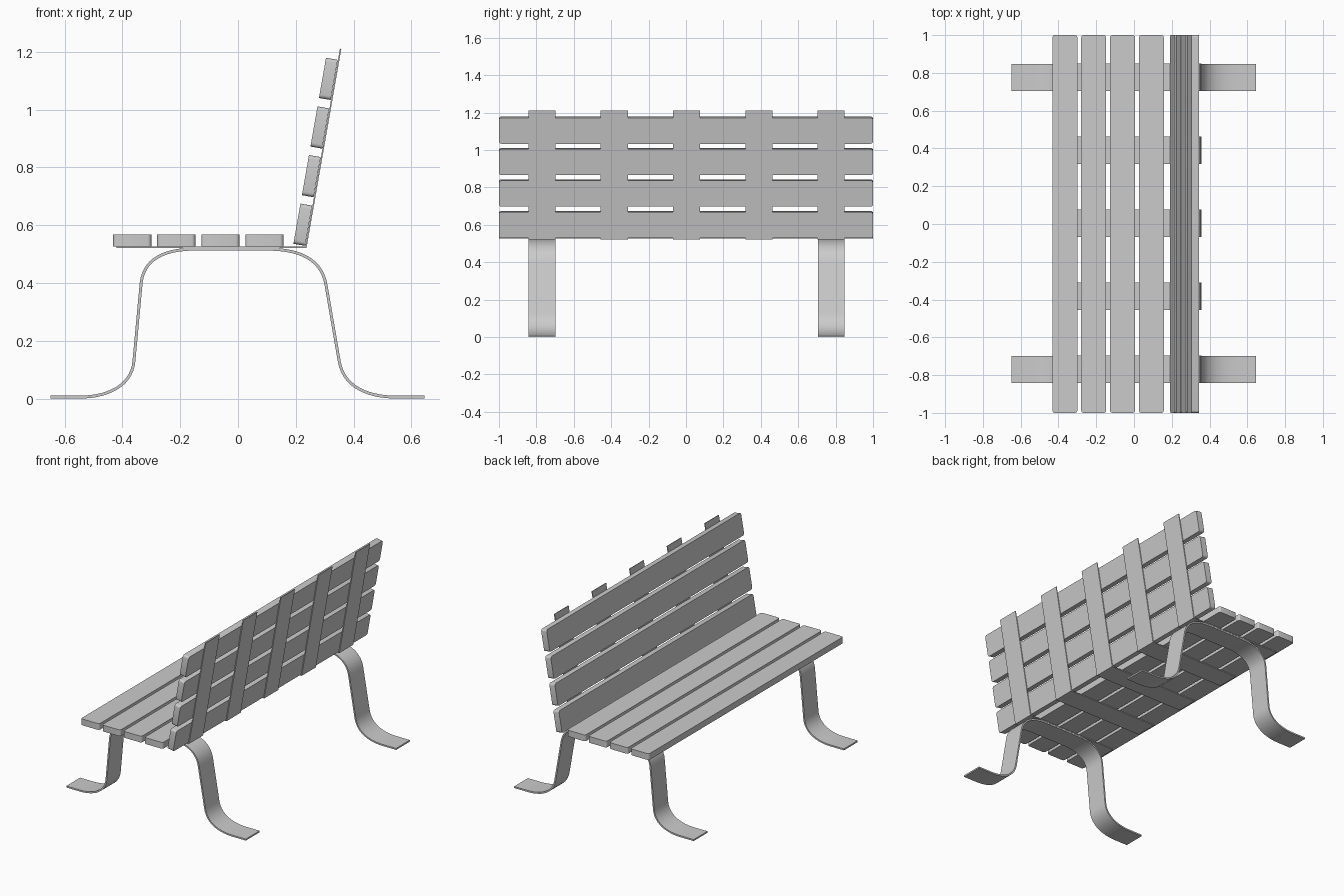
import bpy, bmesh, math
from mathutils import Vector, Matrix

if "Cube" in bpy.data.objects:
    bpy.data.objects.remove(bpy.data.objects["Cube"])


def finish(bm, name):
    bmesh.ops.recalc_face_normals(bm, faces=bm.faces)
    me = bpy.data.meshes.new(name)
    bm.to_mesh(me)
    bm.free()
    ob = bpy.data.objects.new(name, me)
    bpy.context.collection.objects.link(ob)
    bpy.ops.object.select_all(action='DESELECT')
    ob.select_set(True)
    bpy.context.view_layer.objects.active = ob
    bpy.ops.object.shade_smooth_by_angle(angle=math.radians(30))
    return ob


def slat(name, x, z, width, thick, tilt=0.0):
    """Plank along y with rounded plan corners."""
    bm = bmesh.new()
    bmesh.ops.create_cube(bm, size=1)
    bmesh.ops.scale(bm, vec=(width, 2.0, thick), verts=bm.verts)
    corners = [e for e in bm.edges
               if abs(e.verts[0].co.z - e.verts[1].co.z) > thick / 2]
    bmesh.ops.bevel(bm, geom=corners, offset=0.013, segments=4,
                    profile=0.5, affect='EDGES')
    bm.transform(Matrix.Translation((x, 0, z)) @ Matrix.Rotation(-tilt, 4, 'Y'))
    return finish(bm, name)


def ribbon(name, path, thick, y, width):
    """Flat bar following an (x, z) centre line."""
    pts = [Vector(p) for p in path]
    sides = ([], [])
    for i, p in enumerate(pts):
        a = (p - pts[i - 1]).normalized() if i else None
        b = (pts[i + 1] - p).normalized() if i < len(pts) - 1 else None
        a, b = a or b, b or a
        t = (a + b).normalized()
        off = Vector((-t.y, t.x)) * (thick / 2 / max(t.dot(a), 0.3))
        sides[0].append(p + off)
        sides[1].append(p - off)
    bm = bmesh.new()
    rings = []
    for p, q in zip(*sides):
        rings.append([bm.verts.new((c.x, y + s * width / 2, c.y))
                      for c, s in ((p, -1), (p, 1), (q, 1), (q, -1))])
    for r, s in zip(rings, rings[1:]):
        for k in range(4):
            bm.faces.new((r[k], r[(k + 1) % 4], s[(k + 1) % 4], s[k]))
    bm.faces.new(rings[0])
    bm.faces.new(rings[-1])
    return finish(bm, name)


def bend(p0, h0, h1, p1, n=14):
    """Cubic curve between two straight runs."""
    p0, h0, h1, p1 = map(Vector, (p0, h0, h1, p1))
    return [p0 * (1 - t) ** 3 + h0 * 3 * t * (1 - t) ** 2
            + h1 * 3 * t * t * (1 - t) + p1 * t ** 3
            for t in (i / n for i in range(n + 1))]


# Seat slats
for i in range(4):
    slat(f"seat_slat_{i + 1}", -0.366 + 0.1525 * i, 0.547, 0.132, 0.041)

# Backrest slats, leaning back
tilt = math.atan2(0.685, 0.12)
u = Vector((math.cos(tilt), math.sin(tilt)))
n = Vector((-u.y, u.x))
for i in range(4):
    c = Vector((0.2325, 0.528)) + u * (0.071 + 0.1707 * i) + n * 0.021
    slat(f"back_slat_{i + 1}", c.x, c.y, 0.141, 0.041, tilt)

# Bent straps that carry seat and back
for i in range(5):
    ribbon(f"support_strap_{i + 1}",
           [(-0.42, 0.524), (0.235, 0.524), (0.355, 1.21)],
           0.005, 0.003 + 0.3865 * (i - 2), 0.145)

# Curved leg frames
leg = [(-0.648, 0.005)]
leg += bend((-0.55, 0.005), (-0.45, 0.005), (-0.367, 0.045), (-0.36, 0.13))
leg += bend((-0.335, 0.40), (-0.326, 0.485), (-0.25, 0.517), (-0.15, 0.517))
leg += bend((0.10, 0.517), (0.21, 0.517), (0.29, 0.485), (0.305, 0.39))
leg += bend((0.35, 0.13), (0.365, 0.04), (0.45, 0.005), (0.55, 0.005))
leg += [(0.645, 0.005)]
for side, y in (("left", 0.776), ("right", -0.77)):
    ribbon(f"leg_frame_{side}", leg, 0.01, y, 0.142)
